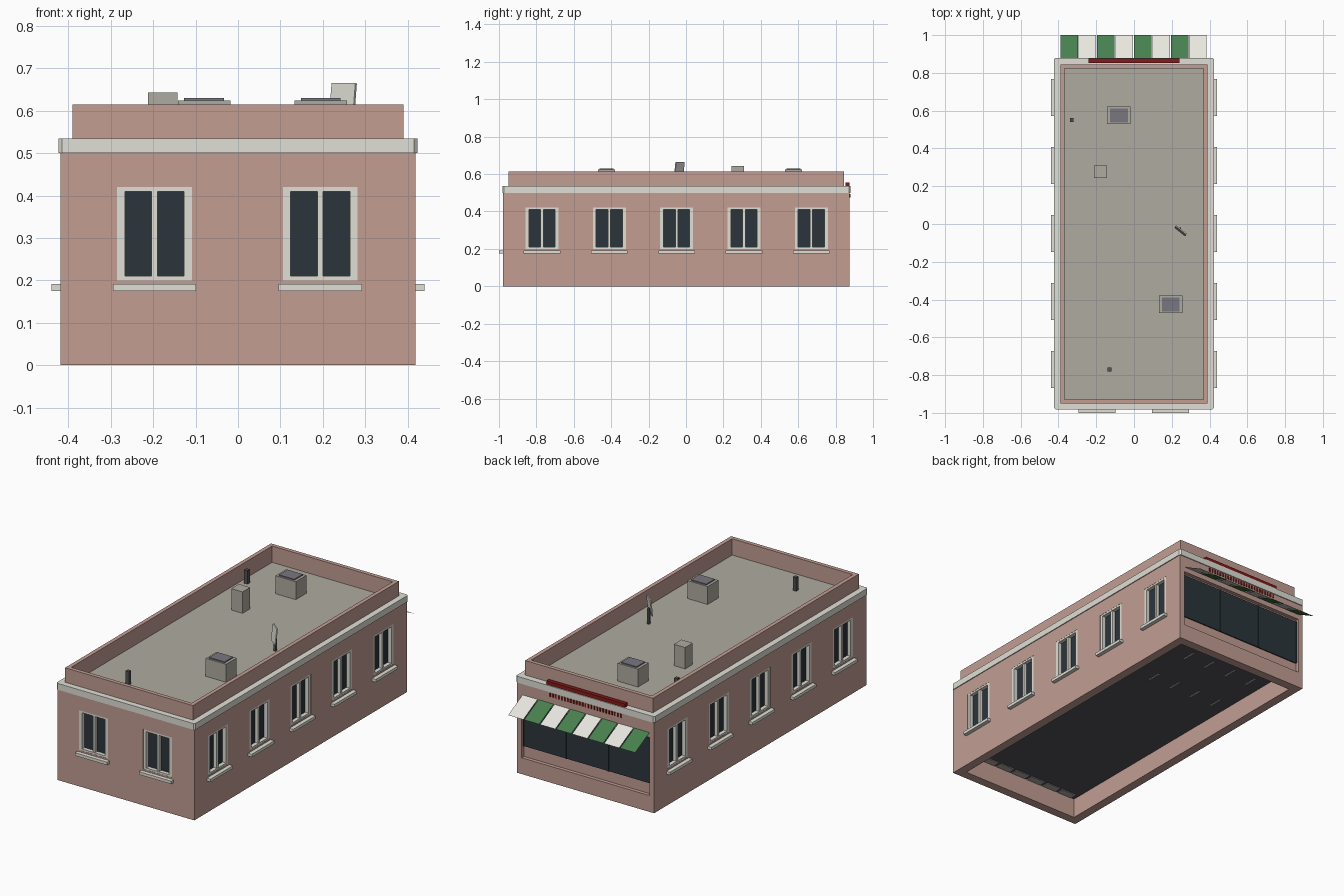
import bpy, bmesh
from mathutils import Vector, Matrix

old = bpy.data.objects.get("Cube")
if old:
    bpy.data.objects.remove(old, do_unlink=True)


def material(name, rgb):
    """Flat colour given as 0-255 display values, stored linear."""
    lin = [((c / 255 + 0.055) / 1.055) ** 2.4 for c in rgb]
    m = bpy.data.materials.new(name)
    m.use_nodes = True
    m.diffuse_color = (*lin, 1)
    bsdf = m.node_tree.nodes["Principled BSDF"]
    bsdf.inputs["Base Color"].default_value = (*lin, 1)
    return m


BRICK = material("brick pink", (194, 157, 146))
STONE = material("pale stone", (224, 223, 214))
GLASS = material("dark glass", (43, 53, 59))
ROOF = material("roof grey", (175, 171, 161))
GREEN = material("awning green", (71, 128, 78))
WHITE = material("awning white", (231, 230, 223))
RED = material("sign red", (134, 25, 25))
FLOOR = material("floor dark", (84, 84, 87))
LID = material("skylight violet grey", (122, 119, 128))
METAL = material("dark metal", (84, 84, 86))


def finish(name, bm, mat):
    bmesh.ops.recalc_face_normals(bm, faces=bm.faces[:])
    me = bpy.data.meshes.new(name)
    bm.to_mesh(me)
    bm.free()
    me.materials.append(mat)
    ob = bpy.data.objects.new(name, me)
    bpy.context.collection.objects.link(ob)
    return ob


def add_box(bm, x, y, z, frame=Matrix.Identity(4)):
    """Box from three (low, high) ranges, placed by a frame."""
    ranges = (x, y, z)
    mid = Vector([(a + b) / 2 for a, b in ranges])
    size = [abs(b - a) for a, b in ranges]
    bmesh.ops.create_cube(bm, size=1, matrix=frame @ Matrix.Translation(mid) @ Matrix.Diagonal((*size, 1)))


def box(name, x, y, z, mat, frame=Matrix.Identity(4)):
    bm = bmesh.new()
    add_box(bm, x, y, z, frame)
    return finish(name, bm, mat)


def ring(name, half_x, y0, y1, z0, z1, t, mat, corner=0):
    """Rectangular hollow band of thickness t with optional cut corners."""
    loops = []
    for inset, z in ((0, z0), (0, z1), (t, z1), (t, z0)):
        hx, a, b, c = half_x - inset, y0 + inset, y1 - inset, corner
        pts = [(-hx, a), (hx, a), (hx, b), (-hx, b)]
        if c:
            pts = [(-hx + c, a), (hx - c, a), (hx, a + c), (hx, b - c),
                   (hx - c, b), (-hx + c, b), (-hx, b - c), (-hx, a + c)]
        loops.append([(px, py, z) for px, py in pts])
    bm = bmesh.new()
    rows = [[bm.verts.new(p) for p in loop] for loop in loops]
    n = len(rows[0])
    for i in range(4):
        a, b = rows[i], rows[(i + 1) % 4]
        for j in range(n):
            k = (j + 1) % n
            bm.faces.new((a[j], a[k], b[k], b[j]))
    return finish(name, bm, mat)


# Wall frames: local x runs along the wall, local y points outward
def wall_frame(origin, along, out):
    m = Matrix((along, out, (0, 0, 1))).transposed().to_4x4()
    m.translation = origin
    return m


HX, Y0, Y1 = 0.418, -0.978, 0.875
FRONT = wall_frame((0, Y0, 0), (1, 0, 0), (0, -1, 0))
LEFT = wall_frame((HX, 0, 0), (0, 1, 0), (1, 0, 0))
RIGHT = wall_frame((-HX, 0, 0), (0, 1, 0), (-1, 0, 0))
BACK = wall_frame((0, Y1, 0), (1, 0, 0), (0, 1, 0))

side_spots = [-0.77 + 0.36 * i for i in range(5)]
windows = [("front", FRONT, u) for u in (-0.197, 0.194)]
windows += [("left", LEFT, u) for u in side_spots]
windows += [("right", RIGHT, u) for u in side_spots]
HALF, WZ0, WZ1, DEEP = 0.088, 0.2, 0.42, 0.03

# Outer walls with window and shopfront recesses
walls = ring("walls", HX, Y0, Y1, 0, 0.5, 0.05, BRICK)
bm = bmesh.new()
for _, frame, u in windows:
    add_box(bm, (u - HALF, u + HALF), (-DEEP, 0.05), (WZ0, WZ1), frame)
add_box(bm, (-0.39, 0.39), (-0.02, 0.05), (0.09, 0.41), BACK)
cutter = finish("recess_cutter", bm, BRICK)
cutter.hide_render = True
cut = walls.modifiers.new("recesses", 'BOOLEAN')
cut.operation, cut.object, cut.solver = 'DIFFERENCE', cutter, 'EXACT'
bpy.context.view_layer.objects.active = walls
bpy.ops.object.modifier_apply(modifier=cut.name)
bpy.data.objects.remove(cutter, do_unlink=True)

# Windows: frame, two panes and sill
for side, frame, u in windows:
    bm = bmesh.new()
    d = (-DEEP, -0.001)
    for s in (-1, 1):
        add_box(bm, (u + s * HALF, u + s * (HALF - 0.018)), d, (WZ0, WZ1), frame)
    inner = (u - HALF + 0.018, u + HALF - 0.018)
    add_box(bm, inner, d, (WZ0, WZ0 + 0.01), frame)
    add_box(bm, inner, d, (WZ1 - 0.01, WZ1), frame)
    add_box(bm, (u - 0.007, u + 0.007), (-DEEP, -0.004), (WZ0 + 0.01, WZ1 - 0.01), frame)
    finish(side + "_window_frame", bm, STONE)
    box(side + "_window_glass", inner, (-DEEP, -0.022), (WZ0 + 0.005, WZ1 - 0.005), GLASS, frame)
    box(side + "_window_sill", (u - 0.098, u + 0.098), (-0.01, 0.022), (0.175, 0.191), STONE, frame)

# Shopfront glass and bars
box("shopfront_glass", (-0.385, 0.385), (-0.021, -0.014), (0.15, 0.4), GLASS, BACK)
bm = bmesh.new()
for u in (-0.39, -0.13, 0.13, 0.39):
    add_box(bm, (u - 0.003, u + 0.003), (-0.02, -0.01), (0.15, 0.4), BACK)
finish("shopfront_bars", bm, GLASS)

# Striped awning
step = 0.78 / 8
for i in range(8):
    a = -0.39 + i * step
    b = a + step - 0.005
    bm = bmesh.new()
    bm.faces.new([bm.verts.new(p) for p in
                  ((a, Y1, 0.438), (b, Y1, 0.438), (b, 1, 0.374), (a, 1, 0.374))])
    strip = finish("awning_strip", bm, WHITE if i % 2 else GREEN)
    if strip.data.polygons[0].normal.z < 0:
        strip.data.flip_normals()

# Cornice, parapet, roof and floor
ring("cornice", 0.423, -0.982, 0.88, 0.5, 0.535, 0.04, STONE, corner=0.008)
ring("parapet", 0.39, -0.95, 0.845, 0.49, 0.615, 0.022, BRICK)
box("roof_deck", (-0.375, 0.375), (-0.935, 0.83), (0.5, 0.525), ROOF)
box("floor_slab", (-0.37, 0.37), (-0.93, 0.827), (0.11, 0.125), FLOOR)

# Sign bar with a row of plain pegs below it
box("sign_bar", (-0.24, 0.24), (0.853, 0.875), (0.527, 0.555), RED)
bm = bmesh.new()
for i in range(25):
    x = -0.216 + 0.018 * i
    add_box(bm, (x - 0.004, x + 0.004), (-0.002, 0.004), (0.474, 0.494), BACK)
finish("sign_pegs", bm, RED)

# Skylights
for x, y in ((-0.08, 0.575), (0.195, -0.425)):
    box("skylight_box", (x - 0.062, x + 0.062), (y - 0.046, y + 0.046), (0.51, 0.624), ROOF)
    box("skylight_lid", (x - 0.047, x + 0.047), (y - 0.037, y + 0.037), (0.62, 0.63), LID)

# Vent, pipes and antenna
box("roof_vent", (-0.212, -0.143), (0.244, 0.31), (0.51, 0.643), ROOF)
for x, y in ((-0.33, 0.55), (-0.13, -0.77)):
    box("vent_pipe", (x - 0.01, x + 0.01), (y - 0.01, y + 0.01), (0.51, 0.6), METAL)
box("antenna_pole", (0.238, 0.25), (-0.03, -0.018), (0.51, 0.61), METAL)
turn = (Matrix.Translation((0.247, -0.036, 0.62)) @ Matrix.Rotation(-0.68, 4, 'Z')
        @ Matrix.Rotation(-0.12, 4, 'X'))
box("antenna_panel", (-0.036, 0.036), (-0.003, 0.003), (-0.045, 0.045), STONE, turn)

# Furniture feet showing under the floor
for i in range(6):
    x = 0.225 - 0.105 * i
    box("counter_base", (x - 0.045, x + 0.045), (-0.925, -0.885), (0.106, 0.112), ROOF)
for x in (0.135, -0.005, -0.145, -0.285):
    for y in (0.61, 0.325):
        box("table_foot", (x - 0.005, x + 0.005), (y - 0.04, y + 0.04), (0.106, 0.112), ROOF)
